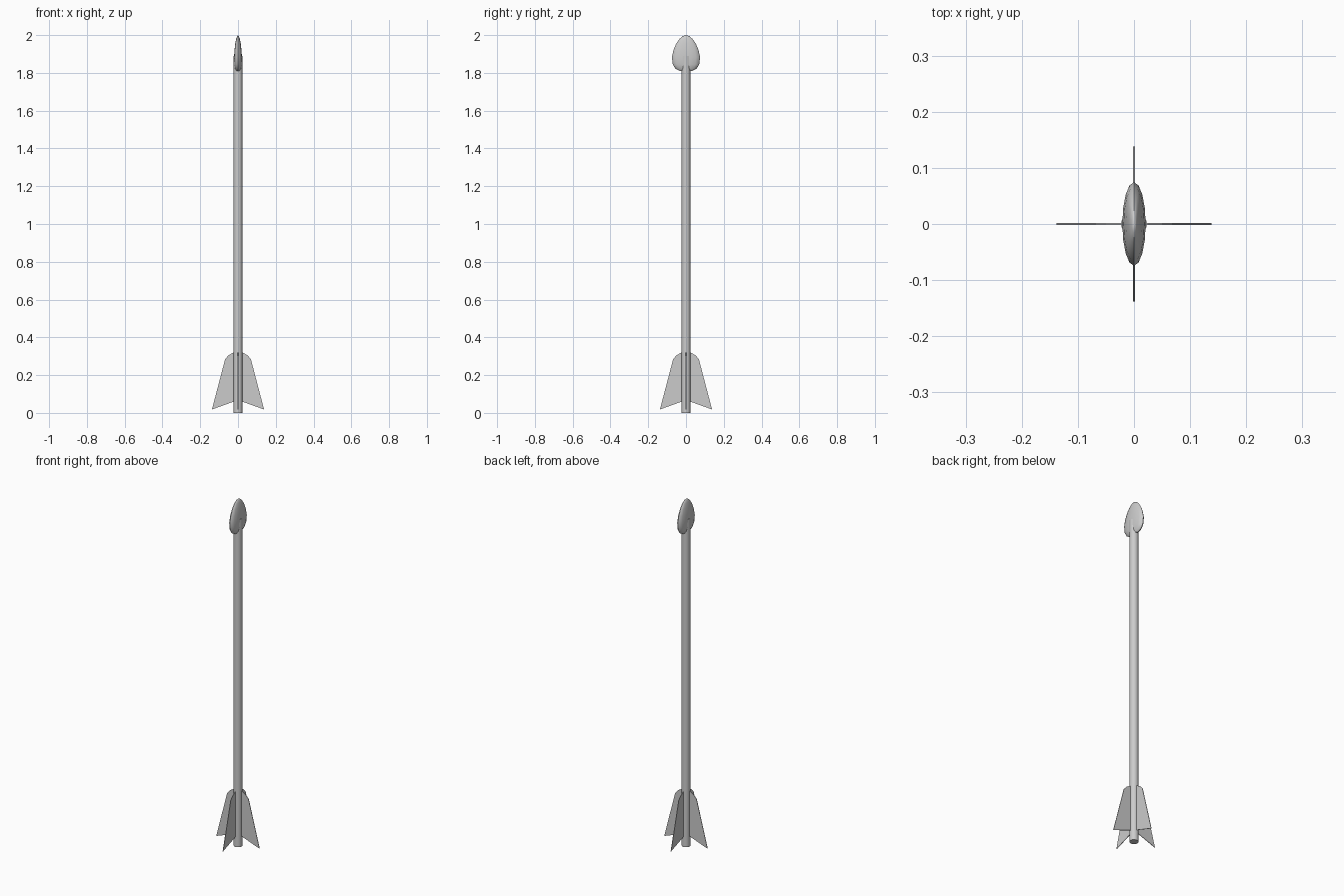
import bpy, bmesh, math
from mathutils import Matrix

if "Cube" in bpy.data.objects:
    bpy.data.objects.remove(bpy.data.objects["Cube"])


def make_object(name, bm):
    bmesh.ops.recalc_face_normals(bm, faces=bm.faces)
    mesh = bpy.data.meshes.new(name)
    bm.to_mesh(mesh)
    bm.free()
    obj = bpy.data.objects.new(name, mesh)
    bpy.context.collection.objects.link(obj)
    return obj


def lathe(name, profile, sides, flatten=1.0):
    """Revolve (radius, z) points about z, then flatten along x."""
    bm = bmesh.new()
    verts = [bm.verts.new((0, r, z)) for r, z in profile]
    edges = [bm.edges.new(pair) for pair in zip(verts, verts[1:])]
    bmesh.ops.spin(bm, geom=verts + edges, cent=(0, 0, 0), axis=(0, 0, 1),
                   angle=math.tau, steps=sides, use_duplicate=False)
    bmesh.ops.remove_doubles(bm, verts=bm.verts, dist=1e-5)
    bmesh.ops.scale(bm, vec=(flatten, 1, 1), verts=bm.verts)
    return make_object(name, bm)


def fin(name, angle):
    """Thin swept vane standing out from the shaft."""
    outline = [(0.0, 0.325), (0.025, 0.32), (0.05, 0.305), (0.068, 0.285),
               (0.138, 0.018), (0.022, 0.06), (0.0, 0.072)]
    bm = bmesh.new()
    face = bm.faces.new([bm.verts.new((x, -0.0015, z)) for x, z in outline])
    new = bmesh.ops.extrude_face_region(bm, geom=[face])["geom"]
    moved = [g for g in new if isinstance(g, bmesh.types.BMVert)]
    bmesh.ops.translate(bm, vec=(0, 0.003, 0), verts=moved)
    bmesh.ops.rotate(bm, matrix=Matrix.Rotation(angle, 3, 'Z'), verts=bm.verts)
    return make_object(name, bm)


# Shaft, its top end buried in the head
shaft = lathe("shaft", [(0, 0), (0.0235, 0), (0.0235, 1.89), (0, 1.89)], 12)

# Flattened leaf-shaped arrowhead
head = lathe("arrowhead", [(0, 2.0), (0.016, 1.995), (0.034, 1.98),
                           (0.052, 1.955), (0.066, 1.922), (0.0745, 1.883),
                           (0.07, 1.845), (0.056, 1.822), (0.033, 1.81),
                           (0, 1.818)], 16, 0.28)

# Four fletching vanes
for i in range(4):
    fin(f"fletching_{i + 1}", i * math.pi / 2)

# Smooth the round parts, keeping the end rims crisp
for obj in (shaft, head):
    bpy.ops.object.select_all(action='DESELECT')
    obj.select_set(True)
    bpy.context.view_layer.objects.active = obj
    bpy.ops.object.shade_smooth_by_angle(angle=math.radians(35))
